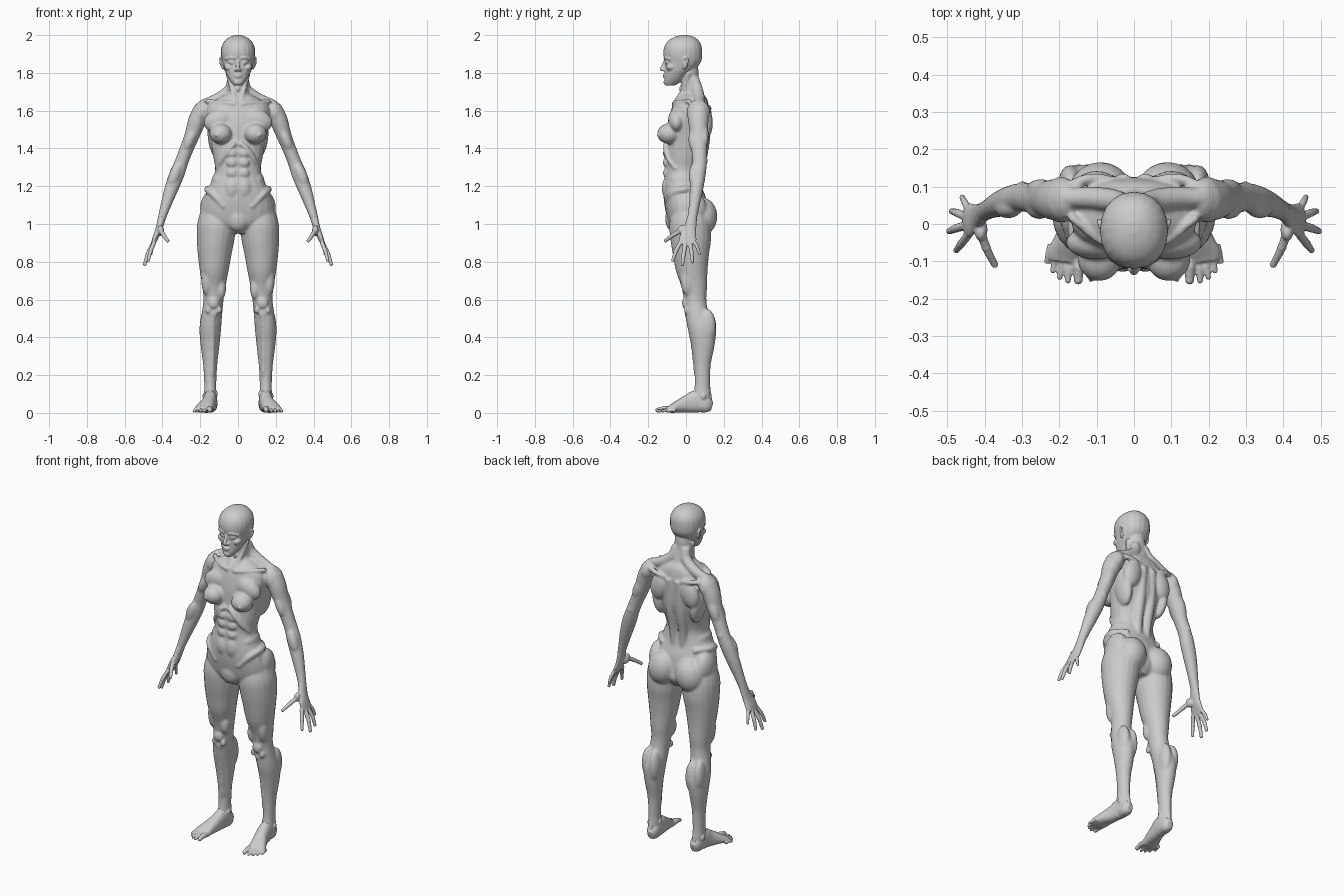
import bpy, bmesh, math
from mathutils import Vector, Matrix, Euler

N = 20


def spline(pts, steps=4):
    """Catmull-Rom through points of any dimension."""
    p = [Vector(q) for q in pts]
    p = [p[0] * 2 - p[1]] + p + [p[-1] * 2 - p[-2]]
    out = []
    for i in range(1, len(p) - 2):
        a, b, c, d = p[i - 1:i + 3]
        for s in range(steps):
            t = s / steps
            out.append((b * 2 + (c - a) * t + (a * 2 - b * 5 + c * 4 - d) * t * t
                        + (b * 3 - a - c * 3 + d) * t ** 3) * 0.5)
    return out + [p[-2]]


def tube(bm, pts, flat=False, power=2.0):
    """Loft through (x, y, z, half width, half depth) sections."""
    secs = spline([q if len(q) == 5 else (*q, q[3]) for q in pts])
    cen = [Vector(s[:3]) for s in secs]
    rings = []
    for i, s in enumerate(secs):
        t = (cen[min(i + 1, len(cen) - 1)] - cen[max(i - 1, 0)]).normalized()
        if flat:
            t = Vector((0, 0, 1))
        u = (Vector((1, 0, 0)) - t * t.x).normalized()
        v = t.cross(u)
        ring = []
        for k in range(N):
            a = 2 * math.pi * k / N
            c, d = (math.copysign(abs(f) ** (2 / power), f) for f in (math.cos(a), math.sin(a)))
            ring.append(bm.verts.new(cen[i] + u * c * s[3] + v * d * s[4]))
        rings.append(ring)
    for r, q in zip(rings, rings[1:]):
        for k in range(N):
            bm.faces.new((r[k], r[(k + 1) % N], q[(k + 1) % N], q[k]))
    bm.faces.new(rings[0][::-1])
    bm.faces.new(rings[-1])


def blob(bm, c, r, rot=(0, 0, 0)):
    """Ellipsoid muscle mass, rotation in degrees."""
    m = (Matrix.Translation(c) @ Euler([math.radians(a) for a in rot]).to_matrix().to_4x4()
         @ Matrix.Diagonal((*r, 1)))
    bmesh.ops.create_uvsphere(bm, u_segments=20, v_segments=12, radius=1, matrix=m)


def digit(bm, base, mid, tip, r):
    tube(bm, [(*base, r * 1.1), (*mid, r), (*tip, r * 0.8)])
    blob(bm, mid, (r * 1.1,) * 3)
    blob(bm, tip, (r * 0.85,) * 3)


def finish(bm, name, voxel, smooth):
    """Mirror to the other side, fuse the masses into one skin."""
    bmesh.ops.recalc_face_normals(bm, faces=bm.faces)
    me = bpy.data.meshes.new(name)
    bm.to_mesh(me)
    bm.free()
    ob = bpy.data.objects.new(name, me)
    bpy.context.collection.objects.link(ob)
    ob.modifiers.new("mirror", 'MIRROR').use_mirror_merge = False
    rm = ob.modifiers.new("fuse", 'REMESH')
    rm.mode, rm.voxel_size, rm.use_smooth_shade = 'VOXEL', voxel, True
    sm = ob.modifiers.new("soften", 'SMOOTH')
    sm.factor, sm.iterations = 0.5, smooth


# ---- body: torso
b = bmesh.new()
torso = [(.95, -.06, .09, .06), (1.0, -.09, .125, .165), (1.05, -.105, .12, .192),
         (1.13, -.118, .108, .18), (1.2, -.118, .085, .152), (1.28, -.11, .075, .122),
         (1.36, -.108, .095, .132), (1.44, -.10, .12, .146), (1.52, -.095, .125, .162),
         (1.58, -.085, .125, .17), (1.63, -.07, .12, .16), (1.665, -.05, .11, .11),
         (1.69, -.03, .09, .06)]
tube(b, [(0, (f + k) / 2, z, w, (k - f) / 2) for z, f, k, w in torso], True, 2.25)
# neck
tube(b, [(0, .045, 1.62, .075, .07), (0, .032, 1.7, .056, .056),
         (0, .02, 1.76, .053, .05), (0, .01, 1.82, .055, .055)], True)
tube(b, [(.012, -.062, 1.64, .01), (.032, -.017, 1.71, .011), (.055, .015, 1.8, .012)])
blob(b, (0, -.024, 1.715), (.012, .014, .02))
# trapezius and collar bone
tube(b, [(.03, .045, 1.77, .025), (.045, .06, 1.71, .03), (.11, .07, 1.662, .03), (.18, .07, 1.637, .025)])
tube(b, [(.015, -.066, 1.635, .012), (.08, -.05, 1.645, .01), (.17, .02, 1.65, .012)])
# chest and breast
blob(b, (.1, -.05, 1.55), (.085, .045, .06), (0, 20, 0))
blob(b, (.092, -.09, 1.478), (.06, .063, .054))
blob(b, (.115, -.146, 1.47), (.009, .01, .009))
# rib arch and abdominals
tube(b, [(.012, -.108, 1.43, .011), (.05, -.108, 1.395, .013), (.085, -.09, 1.34, .013), (.11, -.05, 1.29, .012)])
for z in (1.375, 1.325, 1.27):
    blob(b, (.031, -.104, z), (.03, .018, .026))
blob(b, (.03, -.092, 1.19), (.045, .036, .065))
blob(b, (0, -.07, 1.03), (.06, .04, .07))
blob(b, (.095, -.02, 1.23), (.045, .07, .045))
# hip crest, hip side and buttock
tube(b, [(.07, -.1, 1.09, .014), (.135, -.075, 1.16, .018), (.16, .0, 1.185, .018), (.1, .075, 1.18, .015)])
blob(b, (.15, .03, 1.08), (.05, .08, .09))
blob(b, (.09, .085, 1.04), (.085, .081, .1), (0, -10, 0))
# back: spinal columns, shoulder blade, side muscle
tube(b, [(.028, .065, 1.17, .022), (.032, .07, 1.28, .026), (.034, .096, 1.42, .028), (.03, .112, 1.6, .024)])
blob(b, (.1, .105, 1.535), (.055, .037, .085), (0, -15, 0))
tube(b, [(.05, .115, 1.6, .012), (.12, .122, 1.615, .014), (.19, .09, 1.625, .016)])
blob(b, (.125, .06, 1.45), (.034, .062, .1), (0, 8, 0))

# ---- body: arm
tube(b, [(.185, .065, 1.61, .048, .058), (.215, .065, 1.55, .048, .055), (.243, .068, 1.47, .04, .046),
         (.275, .07, 1.39, .036, .041), (.302, .072, 1.32, .036, .038), (.325, .066, 1.26, .04, .038),
         (.355, .055, 1.18, .036, .035), (.385, .042, 1.09, .027, .028), (.408, .03, 1.015, .02, .026)])
blob(b, (.195, .065, 1.59), (.044, .062, .072), (0, -20, 0))
blob(b, (.253, .045, 1.45), (.028, .032, .07), (0, -22, 0))
blob(b, (.25, .095, 1.47), (.03, .025, .07), (0, -22, 0))
blob(b, (.298, .1, 1.335), (.016, .015, .022))
blob(b, (.337, .043, 1.255), (.03, .028, .07), (0, -20, 0))

# ---- body: leg
leg = [(1.08, -.07, .11, .03, .195), (1.0, -.088, .13, .012, .216), (.92, -.083, .133, .018, .218),
       (.84, -.07, .122, .034, .213), (.75, -.053, .114, .05, .202), (.67, -.025, .112, .066, .189),
       (.6, -.01, .108, .076, .183), (.53, -.002, .12, .083, .192), (.45, .01, .158, .089, .204),
       (.36, .03, .152, .098, .198), (.25, .044, .13, .11, .184), (.15, .046, .126, .115, .179),
       (.08, .035, .13, .113, .181)]
tube(b, [((i + o) / 2, (f + k) / 2, z, (o - i) / 2, (k - f) / 2) for z, f, k, i, o in leg], True)
# knee and thigh muscles
blob(b, (.13, -.003, .582), (.03, .018, .032))
blob(b, (.13, .008, .525), (.018, .015, .025))
for x in (.1, .158):
    blob(b, (x, .003, .545), (.015, .014, .02))
blob(b, (.09, .012, .66), (.027, .033, .06))
blob(b, (.165, .01, .71), (.03, .04, .09))
# calf, shin and heel tendon
blob(b, (.122, .115, .45), (.032, .046, .095))
blob(b, (.17, .112, .46), (.032, .046, .09))
tube(b, [(.132, .008, .5, .01), (.134, .035, .36, .01), (.136, .053, .2, .01)])
tube(b, [(.147, .118, .24, .012), (.145, .12, .14, .01), (.143, .128, .05, .014)])
finish(b, "body", .007, 3)

# ---- head
h = bmesh.new()
skull = [(1.733, -.108, -.06, .022), (1.757, -.115, -.02, .042), (1.79, -.113, .01, .061),
         (1.82, -.113, .05, .074), (1.86, -.112, .08, .085), (1.9, -.12, .086, .091),
         (1.94, -.114, .083, .087), (1.97, -.095, .068, .07), (1.99, -.062, .043, .044),
         (2.0, -.025, .008, .014)]
tube(h, [(0, (f + k) / 2, z, w, (k - f) / 2) for z, f, k, w in skull], True, 2.15)
tube(h, [(0, .018, 1.75, .05, .046), (0, .015, 1.8, .053, .052), (0, .01, 1.85, .05, .05)], True)
# nose
tube(h, [(0, -.106, 1.872, .008), (0, -.118, 1.845, .009), (0, -.127, 1.822, .011)])
blob(h, (0, -.125, 1.819), (.012, .013, .01))
blob(h, (.012, -.115, 1.816), (.009, .012, .008))
# lips, chin, brow, cheek
for z, w in ((1.789, .024), (1.779, .02)):
    blob(h, (0, -.109, z), (w, .013, .006))
blob(h, (0, -.1, 1.75), (.024, .019, .016))
tube(h, [(.012, -.112, 1.877, .007), (.038, -.107, 1.881, .008), (.066, -.083, 1.872, .008)])
blob(h, (.05, -.08, 1.828), (.024, .024, .018), (0, -20, 0))
# eye
blob(h, (.035, -.098, 1.857), (.014, .013, .01))
for z in (1.864, 1.85):
    tube(h, [(.02, -.108, 1.856, .003), (.035, -.109, z, .004), (.053, -.096, 1.858, .003)])
# ear
tube(h, [(.078, -.012, 1.822, .007), (.09, .004, 1.845, .006), (.094, .008, 1.87, .006),
         (.09, -.006, 1.879, .006), (.083, -.018, 1.865, .006)])
blob(h, (.083, -.006, 1.85), (.008, .014, .026), (12, 0, 0))
finish(h, "head", .0042, 2)

# ---- hands
a = bmesh.new()
tube(a, [(.402, .033, 1.035, .021, .026), (.42, .02, .97, .018, .034),
         (.438, .01, .925, .015, .046), (.45, .009, .895, .011, .042)])
fingers = [((.443, -.028, .905), (.462, -.053, .857), (.475, -.07, .808)),
           ((.45, -.004, .895), (.477, -.012, .842), (.494, -.019, .786)),
           ((.45, .02, .897), (.474, .03, .848), (.487, .034, .8)),
           ((.443, .041, .91), (.454, .06, .876), (.46, .072, .842)),
           ((.415, -.005, .975), (.396, -.062, .945), (.373, -.108, .912))]
for f, r in zip(fingers, (.0105, .011, .0105, .009, .0115)):
    digit(a, *f, r)
blob(a, (.41, -.015, .965), (.018, .032, .026), (-35, 0, 0))
finish(a, "hands", .0036, 2)

# ---- feet
t = bmesh.new()
tube(t, [(.142, .138, .034, .016, .024), (.143, .112, .042, .033, .042), (.146, .06, .06, .036, .06),
         (.154, .01, .048, .037, .048), (.168, -.04, .034, .043, .034),
         (.181, -.08, .021, .05, .021), (.184, -.1, .017, .045, .014)], power=2.3)
tube(t, [(.146, .085, .03, .033, .045), (.147, .086, .09, .033, .044), (.147, .086, .16, .03, .038)], True)
blob(t, (.117, .08, .1), (.01, .016, .018))
blob(t, (.178, .092, .088), (.01, .015, .018))
toes = [(.147, -.08, .149, -.15, .0145), (.172, -.085, .177, -.152, .0095), (.19, -.08, .199, -.143, .009),
        (.207, -.07, .217, -.125, .009), (.222, -.055, .233, -.1, .009)]
for x, y, x2, y2, r in toes:
    digit(t, (x, y, r * 1.3), ((x + x2) / 2, (y + y2) / 2, r * 1.5), (x2, y2, r), r)
finish(t, "feet", .0042, 2)
